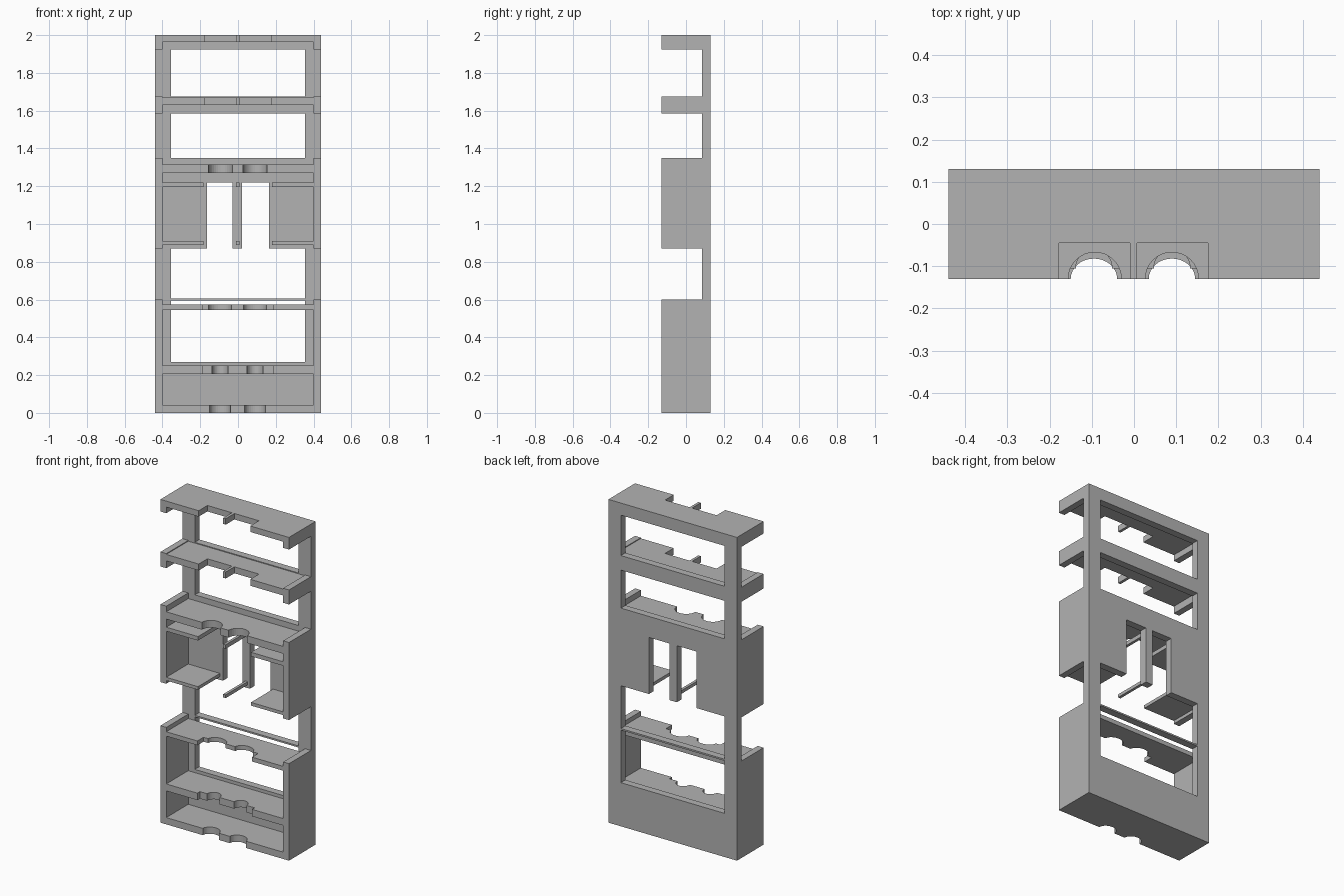
import bpy
import bmesh
from math import cos, sin, pi

cube = bpy.data.objects.get("Cube")
if cube:
    bpy.data.objects.remove(cube)

grey = bpy.data.materials.new("plain_grey")
grey.use_nodes = True
grey.diffuse_color = (0.45, 0.45, 0.45, 1)
grey.node_tree.nodes["Principled BSDF"].inputs["Base Color"].default_value = grey.diffuse_color

HALF, WALL = 0.44, 0.40            # outer half width, inner face of side walls
FRONT, PANEL, BACK = -0.13, 0.085, 0.13
WINDOW = 0.355                     # half width of the back windows


def prism(name, outline, z0, z1):
    """Extrude a plan outline between two heights."""
    bm = bmesh.new()
    face = bm.faces.new([bm.verts.new((x, y, z0)) for x, y in outline])
    top = bmesh.ops.extrude_face_region(bm, geom=[face])["geom"]
    for v in top:
        if isinstance(v, bmesh.types.BMVert):
            v.co.z = z1
    bmesh.ops.recalc_face_normals(bm, faces=bm.faces)
    mesh = bpy.data.meshes.new(name)
    bm.to_mesh(mesh)
    bm.free()
    mesh.materials.append(grey)
    obj = bpy.data.objects.new(name, mesh)
    bpy.context.collection.objects.link(obj)
    return obj


def box(name, x0, x1, y0, y1, z0, z1):
    return prism(name, [(x0, y0), (x1, y0), (x1, y1), (x0, y1)], z0, z1)


def slot(x0, x1, depth, y=FRONT):
    """Rectangular notch in a front edge."""
    return [(x0, y), (x0, y + depth), (x1, y + depth), (x1, y)]


def scoop(x, r, depth, y=FRONT, n=16):
    """Rounded notch in a front edge."""
    return [(x - r * cos(pi * i / n), y + depth * sin(pi * i / n)) for i in range(n + 1)]


def recess(notches, y, half=0.187):
    """Shallow recess holding further notches."""
    return [(-half, FRONT), (-half, y)] + notches + [(half, y), (half, FRONT)]


def shelf(name, z0, z1, notches):
    outline = [(-WALL, FRONT)] + notches + [(WALL, FRONT), (WALL, PANEL), (-WALL, PANEL)]
    return prism(name, outline, z0, z1)


# Back frame: two uprights, rails and the central panel with its opening
for side, s in (("left", 1), ("right", -1)):
    a, b = sorted((s * WINDOW, s * HALF))
    box(side + "_upright", a, b, PANEL, BACK, 0, 2)
    a, b = sorted((s * 0.163, s * WINDOW))
    box(side + "_back_panel", a, b, PANEL, BACK, 0.87, 1.22)
for name, z0, z1 in (("base_rail", 0, 0.27), ("thin_rail", 0.595, 0.605),
                     ("middle_rail", 1.22, 1.35), ("upper_rail", 1.585, 1.675),
                     ("top_rail", 1.925, 2)):
    box(name, -WINDOW, WINDOW, PANEL, BACK, z0, z1)
box("centre_post", -0.028, 0.022, PANEL, BACK, 0.87, 1.22)

# Side walls
for name, z0, z1 in (("base", 0, 0.6), ("middle", 0.87, 1.35),
                     ("upper", 1.585, 1.675), ("top", 1.925, 2)):
    box("left_wall_" + name, WALL, HALF, FRONT, PANEL, z0, z1)
    box("right_wall_" + name, -HALF, -WALL, FRONT, PANEL, z0, z1)

# Full-width shelves with front notches
twin_slots = slot(-0.178, -0.01, 0.085) + slot(0.007, 0.175, 0.085)
shelf("top_shelf", 1.963, 2, twin_slots)
shelf("upper_shelf", 1.63, 1.67, twin_slots)
shelf("middle_shelf", 1.27, 1.315, scoop(-0.093, 0.063, 0.063) + scoop(0.09, 0.063, 0.063))
edge = -0.07
shelf("lower_shelf", 0.546, 0.573,
      recess(scoop(-0.095, 0.06, 0.045, edge) + scoop(0.09, 0.06, 0.045, edge), edge))
edge = -0.105
shelf("base_shelf", 0.207, 0.25,
      recess(scoop(-0.095, 0.043, 0.045, edge) + scoop(0.09, 0.043, 0.045, edge), edge))
shelf("floor", 0, 0.042, scoop(-0.095, 0.055, 0.048) + scoop(0.09, 0.055, 0.048))

# Cabinet shelves either side of the opening, with thin centre strips
for level, z0, z1 in (("lower", 0.89, 0.91), ("upper", 1.195, 1.22)):
    box("right_cabinet_shelf_" + level, -WALL, -0.183, FRONT, PANEL, z0, z1)
    box("left_cabinet_shelf_" + level, 0.18, WALL, FRONT, PANEL, z0, z1)
    box("centre_strip_" + level, -0.01, 0.007, FRONT, PANEL, z0, z1)
